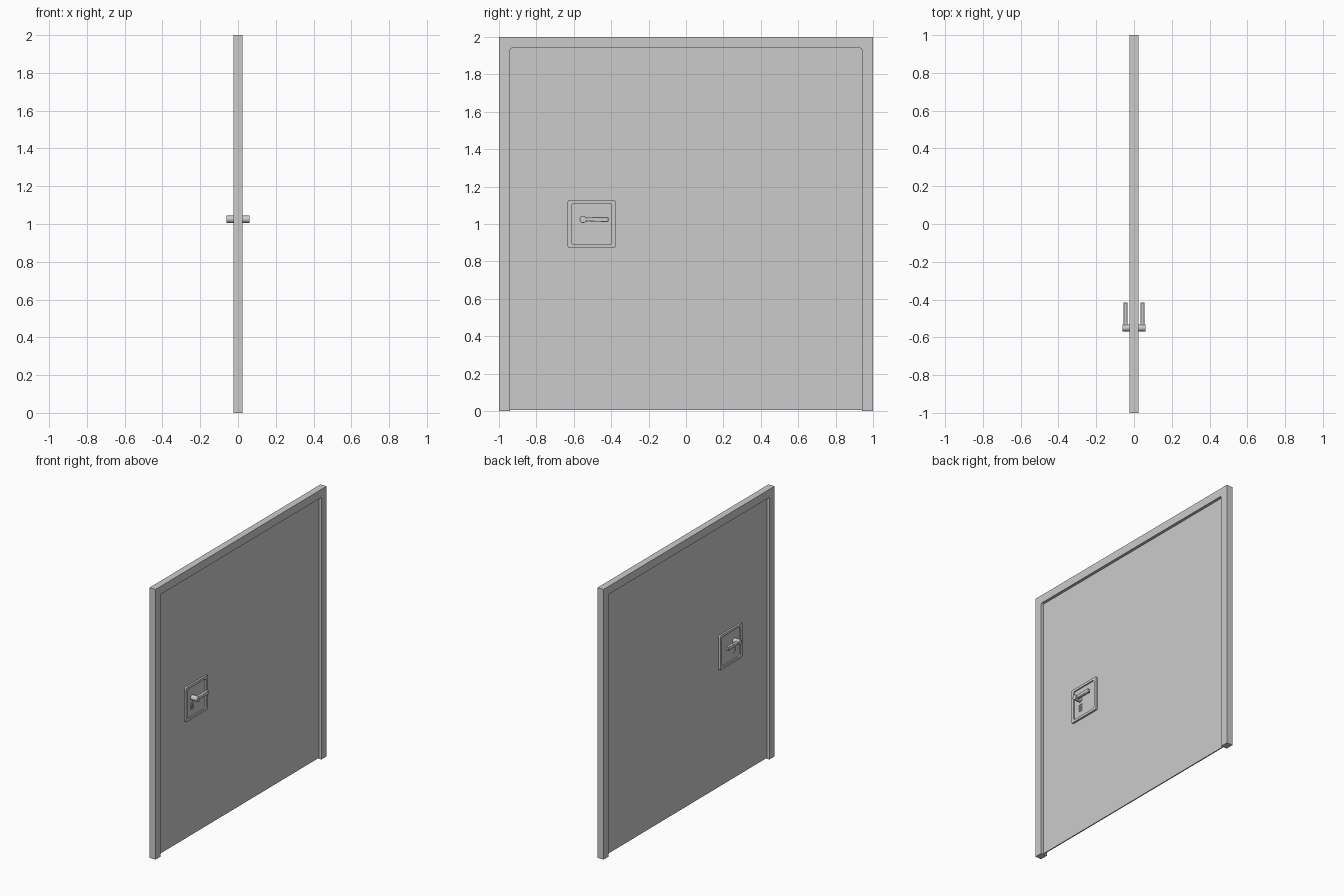
import bpy, bmesh, math

if "Cube" in bpy.data.objects:
    bpy.data.objects.remove(bpy.data.objects["Cube"])

PY, PZ = -0.504, 1.0      # lock plate centre
HY, HZ = -0.55, 1.025     # handle spindle centre


def arc(cy, cz, r, a0, a1, n):
    """Points of an arc in the YZ plane, angles in degrees."""
    return [(cy + r * math.cos(math.radians(a0 + (a1 - a0) * i / n)),
             cz + r * math.sin(math.radians(a0 + (a1 - a0) * i / n))) for i in range(n + 1)]


def rounded_rect(cy, cz, hy, hz, r, n=4):
    pts = []
    for k, (sy, sz) in enumerate([(1, 1), (-1, 1), (-1, -1), (1, -1)]):
        pts += arc(cy + sy * (hy - r), cz + sz * (hz - r), r, 90 * k, 90 * k + 90, n)
    return pts


def prism(name, outer, x0, x1, inner=None, mirror=True, bevel=0.0, smooth=False):
    """Extrude a YZ outline from x0 to x1, with an optional matching hole."""
    bm = bmesh.new()
    loops = []
    for pts in [outer] + ([inner] if inner else []):
        loops.append([[bm.verts.new((x, y, z)) for y, z in pts] for x in (x0, x1)])
    n = len(outer)
    for lo, hi in loops:
        for i in range(n):
            j = (i + 1) % n
            bm.faces.new((lo[i], lo[j], hi[j], hi[i]))
    for cap in (0, 1):
        if inner:
            a, b = loops[0][cap], loops[1][cap]
            for i in range(n):
                j = (i + 1) % n
                bm.faces.new((a[i], a[j], b[j], b[i]))
        else:
            bm.faces.new(loops[0][cap])
    bmesh.ops.recalc_face_normals(bm, faces=bm.faces)
    me = bpy.data.meshes.new(name)
    bm.to_mesh(me)
    bm.free()
    ob = bpy.data.objects.new(name, me)
    bpy.context.collection.objects.link(ob)
    if bevel:
        mod = ob.modifiers.new("soft_edges", 'BEVEL')
        mod.width, mod.segments, mod.limit_method = bevel, 2, 'ANGLE'
        mod.angle_limit = math.radians(50)
    if mirror:
        mod = ob.modifiers.new("both_sides", 'MIRROR')
        mod.use_axis = (True, False, False)
        mod.use_mirror_merge = False
    if smooth:
        bpy.ops.object.select_all(action='DESELECT')
        ob.select_set(True)
        bpy.context.view_layer.objects.active = ob
        bpy.ops.object.shade_smooth_by_angle(angle=math.radians(35))
    return ob


# Door frame: two jambs and a head, open at the bottom
r = 0.008
frame = [(-1, 0), (-1, 2), (1, 2), (1, 0), (0.94, 0)]
frame += arc(0.94 - r, 1.94 - r, r, 0, 90, 3)
frame += arc(-0.94 + r, 1.94 - r, r, 90, 180, 3)
frame += [(-0.94, 0)]
prism("door_frame", frame, -0.025, 0.025, mirror=False)

# Thin door leaf
leaf = [(-0.942, 0.006), (0.942, 0.006), (0.942, 1.942), (-0.942, 1.942)]
prism("door_leaf", leaf, -0.004, 0.004, mirror=False)

# Lock plate: raised rim around a recessed panel
prism("lock_plate_rim", rounded_rect(PY, PZ, 0.129, 0.127, 0.01), 0.003, 0.018,
      inner=rounded_rect(PY, PZ, 0.107, 0.109, 0.014))
prism("lock_plate_panel", rounded_rect(PY, PZ, 0.11, 0.112, 0.014), 0.003, 0.009)

# Key escutcheon with a raised key cylinder
prism("key_escutcheon", rounded_rect(HY, 0.962, 0.016, 0.027, 0.004),
      0.008, 0.013, inner=rounded_rect(HY, 0.962, 0.010, 0.021, 0.003))
prism("key_cylinder", rounded_rect(HY, 0.962, 0.006, 0.014, 0.004), 0.008, 0.012)

# Handle: round spindle and a lever that widens to its tip
prism("handle_spindle", arc(HY, HZ, 0.019, 0, 345, 23), 0.008, 0.062,
      bevel=0.002, smooth=True)
lever = [(-0.55, HZ - 0.012), (-0.52, HZ - 0.010), (-0.49, HZ - 0.012),
         (-0.418, HZ - 0.014), (-0.415, HZ - 0.011), (-0.415, HZ + 0.010),
         (-0.418, HZ + 0.013), (-0.49, HZ + 0.012), (-0.52, HZ + 0.010), (-0.55, HZ + 0.012)]
prism("handle_lever", lever, 0.034, 0.056, bevel=0.003, smooth=True)
